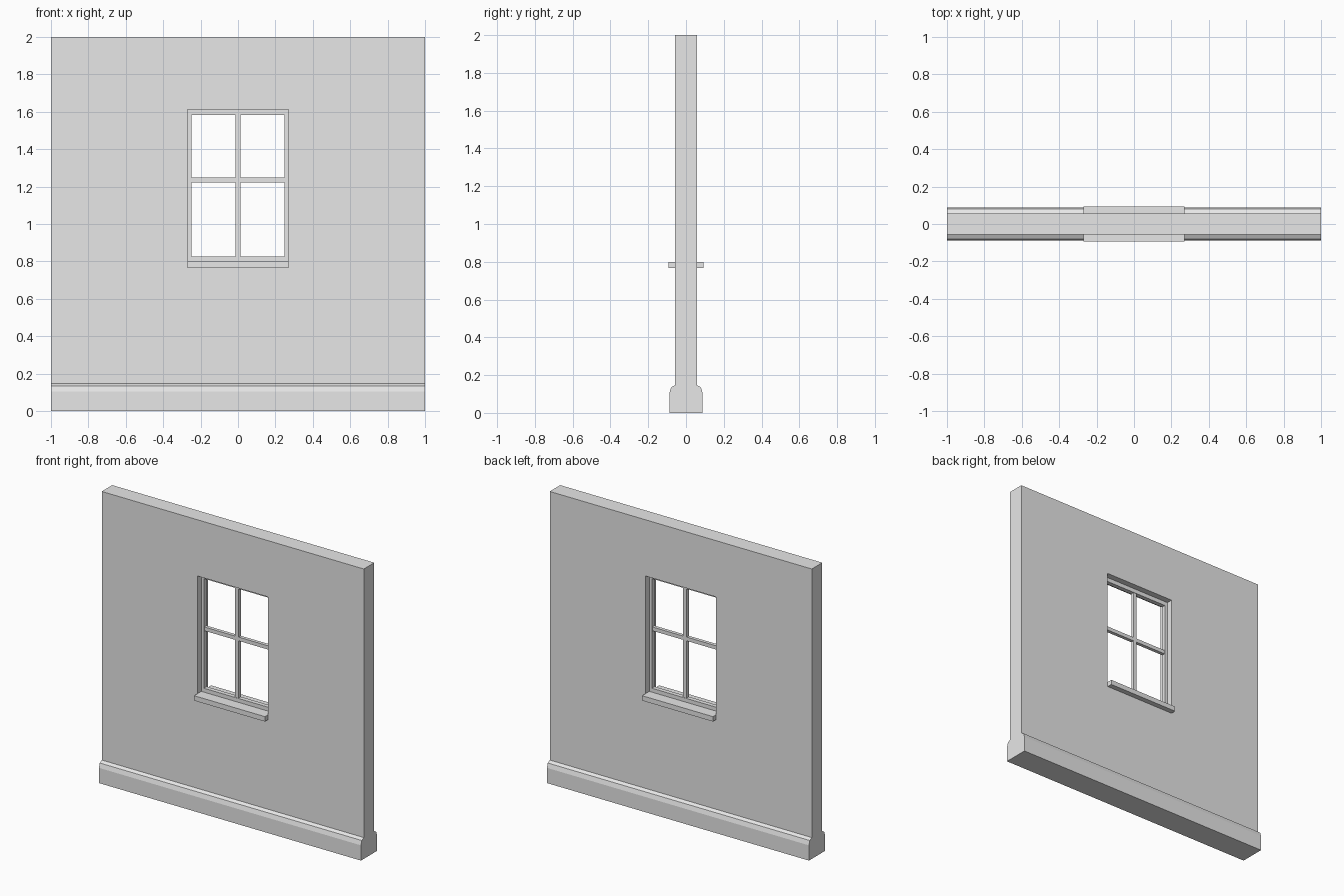
import bpy, bmesh
from mathutils import Vector

if "Cube" in bpy.data.objects:
    bpy.data.objects.remove(bpy.data.objects["Cube"], do_unlink=True)

grey = bpy.data.materials.new("plain_grey")
grey.use_nodes = True
COLOUR = (0.8, 0.8, 0.8, 1)
grey.diffuse_color = COLOUR
grey.node_tree.nodes["Principled BSDF"].inputs["Base Color"].default_value = COLOUR

HALF_W = 0.27            # half width of the window opening
LOW, HIGH = 0.80, 1.612  # bottom and top of the opening


def finish(name, bm):
    bmesh.ops.recalc_face_normals(bm, faces=bm.faces)
    mesh = bpy.data.meshes.new(name)
    bm.to_mesh(mesh)
    bm.free()
    mesh.materials.append(grey)
    obj = bpy.data.objects.new(name, mesh)
    bpy.context.collection.objects.link(obj)
    return obj


def box(name, x, y, z):
    """Box from (min, max) ranges."""
    bm = bmesh.new()
    bmesh.ops.create_cube(bm, size=1)
    for v in bm.verts:
        v.co = Vector([r[0] if c < 0 else r[1] for c, r in zip(v.co, (x, y, z))])
    return finish(name, bm)


# Wall with moulded skirting on both faces, extruded along x
half = [(0.088, 0), (0.088, 0.105), (0.079, 0.135), (0.057, 0.147), (0.057, 2)]
profile = half + [(-y, z) for y, z in reversed(half)]
bm = bmesh.new()
face = bm.faces.new([bm.verts.new((-1, y, z)) for y, z in profile])
ext = bmesh.ops.extrude_face_region(bm, geom=[face], use_keep_orig=True)
bmesh.ops.translate(bm, vec=(2, 0, 0),
                    verts=[g for g in ext["geom"] if isinstance(g, bmesh.types.BMVert)])
bmesh.ops.recalc_face_normals(bm, faces=bm.faces)

# Window opening: slice the two faces, remove the middle, join the rims
for co, no in (((-HALF_W, 0, 0), (1, 0, 0)), ((HALF_W, 0, 0), (1, 0, 0)),
               ((0, 0, LOW), (0, 0, 1)), ((0, 0, HIGH), (0, 0, 1))):
    bmesh.ops.bisect_plane(bm, geom=bm.verts[:] + bm.edges[:] + bm.faces[:],
                           plane_co=co, plane_no=no)
hole = []
for f in bm.faces:
    c = f.calc_center_median()
    if abs(f.normal.y) > 0.9 and abs(c.x) < HALF_W and LOW < c.z < HIGH:
        hole.append(f)
bmesh.ops.delete(bm, geom=hole, context="FACES")
bmesh.ops.bridge_loops(bm, edges=[e for e in bm.edges if e.is_boundary])
finish("wall", bm)

# Sill boards on both faces
for name, side in (("front_sill", -1), ("back_sill", 1)):
    box(name, (-HALF_W, HALF_W), sorted((side * 0.05, side * 0.093)), (0.766, LOW))

# Window frame
IN_W, IN_LOW, IN_HIGH = 0.249, 0.827, 1.583
DEPTH = (-0.015, 0.015)
box("frame_right", (-HALF_W, -IN_W), DEPTH, (LOW, HIGH))
box("frame_left", (IN_W, HALF_W), DEPTH, (LOW, HIGH))
box("frame_bottom", (-IN_W, IN_W), DEPTH, (LOW, IN_LOW))
box("frame_top", (-IN_W, IN_W), DEPTH, (IN_HIGH, HIGH))

# Glazing bars
BAR = (-0.012, 0.012)
box("upright_bar", (-0.013, 0.013), BAR, (IN_LOW, IN_HIGH))
for name, x in (("cross_bar_right", (-IN_W, -0.013)), ("cross_bar_left", (0.013, IN_W))):
    box(name, x, BAR, (1.223, 1.249))
